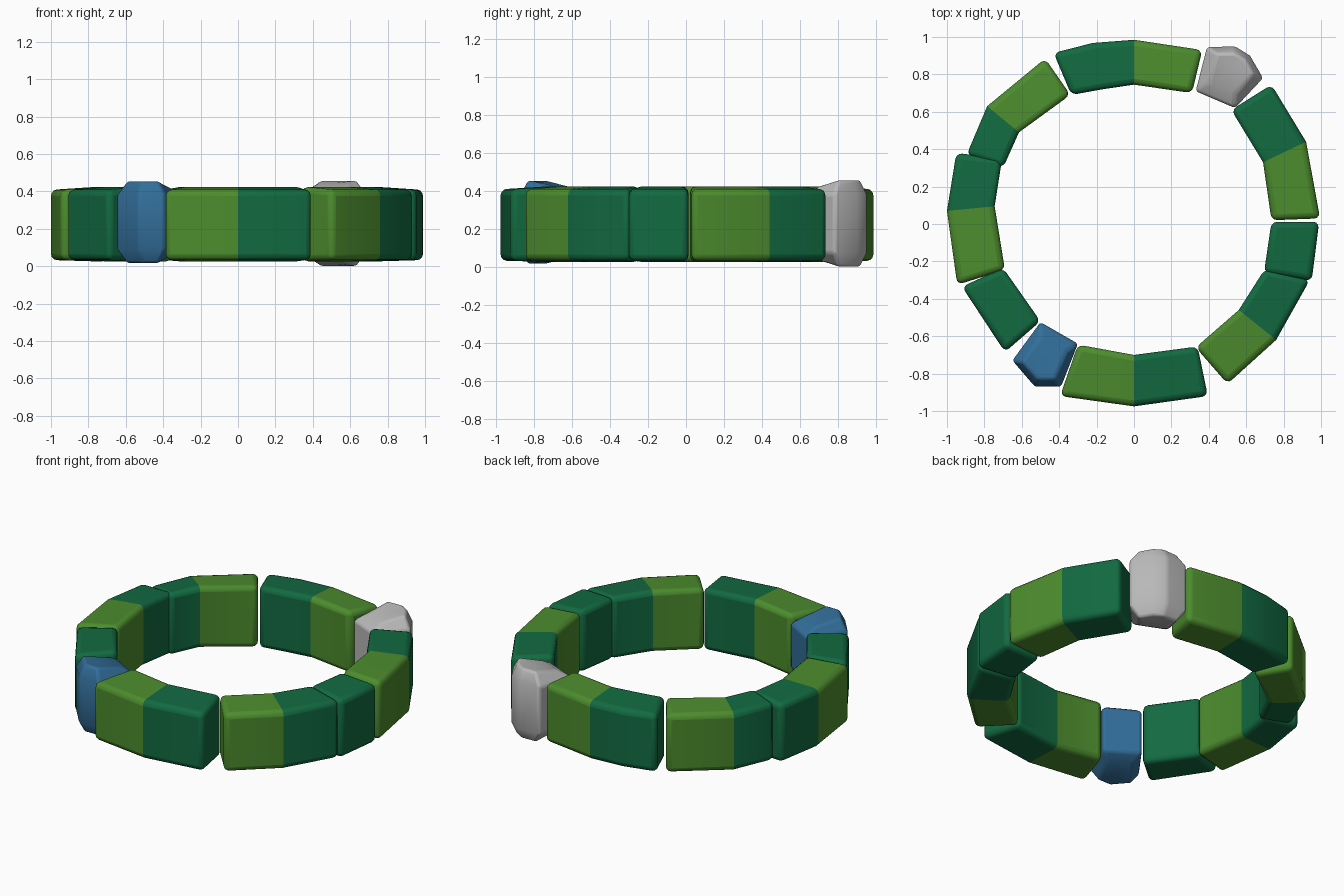
import bpy, bmesh
from mathutils import Vector

if "Cube" in bpy.data.objects:
    bpy.data.objects.remove(bpy.data.objects["Cube"])


def material(name, rgb):
    m = bpy.data.materials.new(name)
    m.diffuse_color = (*rgb, 1)
    m.use_nodes = True
    m.node_tree.nodes["Principled BSDF"].inputs["Base Color"].default_value = m.diffuse_color
    return m


DARK = material("dark green", (0.006, 0.145, 0.053))
LIGHT = material("light green", (0.073, 0.265, 0.027))
BLUE = material("blue", (0.032, 0.155, 0.32))
GREY = material("grey", (0.48, 0.48, 0.48))


def finish(name, bm, mats, width, angle):
    """Turn the bmesh into an object with softly rounded edges."""
    bmesh.ops.recalc_face_normals(bm, faces=bm.faces[:])
    me = bpy.data.meshes.new(name)
    bm.to_mesh(me)
    bm.free()
    for m in mats:
        me.materials.append(m)
    ob = bpy.data.objects.new(name, me)
    bpy.context.collection.objects.link(ob)
    bev = ob.modifiers.new("rounding", 'BEVEL')
    bev.width, bev.segments = width, 3
    bev.limit_method, bev.angle_limit = 'ANGLE', angle
    bpy.ops.object.select_all(action='DESELECT')
    bpy.context.view_layer.objects.active = ob
    ob.select_set(True)
    bpy.ops.object.shade_smooth_by_angle(angle=0.6)
    return ob


def stone(name, sections, mats):
    """Curved block: each section is outer x, y, inner x, y; one material per span."""
    bm = bmesh.new()
    rings = []
    for ox, oy, ix, iy in sections:
        rings.append([bm.verts.new(p) for p in (
            (ox, oy, 0.033), (ox, oy, 0.408), (ix, iy, 0.425), (ix, iy, 0.025))])
    unique = list(dict.fromkeys(mats))
    for a, b, m in zip(rings, rings[1:], mats):
        for k in range(4):
            f = bm.faces.new((a[k], a[(k + 1) % 4], b[(k + 1) % 4], b[k]))
            f.material_index = unique.index(m)
    bm.faces.new(rings[0]).material_index = unique.index(mats[0])
    bm.faces.new(rings[-1]).material_index = unique.index(mats[-1])
    finish(name, bm, unique, 0.032, 0.85)


def gem(name, outline, mat, bottom, top):
    """Tall faceted stone whose caps taper and lean outward."""
    bm = bmesh.new()
    pts = [Vector(p) for p in outline]
    mid = sum(pts, Vector((0, 0))) / len(pts)
    out = mid.normalized()
    cap = mid + out * 0.03
    rings = []
    for z, scale, sign in ((bottom, 0.66, -1), (bottom + 0.075, 1, 0),
                           (top - 0.075, 1, 0), (top, 0.66, 1)):
        ring = []
        for p in pts:
            q = cap + (p - cap) * scale if sign else p
            drop = 0.035 if sign and (p - mid).dot(out) < 0 else 0
            ring.append(bm.verts.new((q.x, q.y, z - sign * drop)))
        rings.append(ring)
    n = len(pts)
    for a, b in zip(rings, rings[1:]):
        for k in range(n):
            bm.faces.new((a[k], a[(k + 1) % n], b[(k + 1) % n], b[k]))
    for ring in (rings[0], rings[-1]):
        c = sum((v.co for v in ring), Vector()) / n
        c = bm.verts.new(c)
        for k in range(n):
            bm.faces.new((ring[k], ring[(k + 1) % n], c))
    finish(name, bm, [mat], 0.015, 0.5)


# Green stones around the ring
stone("back_stone", [(-0.43, 0.915, -0.335, 0.69), (-0.22, 0.968, -0.17, 0.72),
                     (0, 0.985, 0, 0.745), (0.365, 0.93, 0.31, 0.70)],
      [DARK, DARK, LIGHT])
stone("right_back_stone", [(0.735, 0.745, 0.52, 0.61), (0.92, 0.44, 0.69, 0.33),
                           (0.995, 0.03, 0.735, 0.02)], [DARK, LIGHT])
stone("right_stone", [(0.99, 0.012, 0.735, 0.012), (0.95, -0.305, 0.695, -0.26)], [DARK])
stone("right_front_stone", [(0.94, -0.30, 0.70, -0.24), (0.76, -0.62, 0.56, -0.46),
                            (0.50, -0.855, 0.33, -0.66)], [DARK, LIGHT])
stone("front_stone", [(0.395, -0.92, 0.34, -0.655), (0, -0.975, 0, -0.70),
                      (-0.395, -0.92, -0.30, -0.645)], [DARK, LIGHT])
stone("left_front_stone", [(-0.69, -0.685, -0.50, -0.52), (-0.92, -0.335, -0.70, -0.235)],
      [DARK])
stone("left_stone", [(-0.945, -0.325, -0.69, -0.245), (-1.0, 0.07, -0.745, 0.095),
                     (-0.95, 0.38, -0.705, 0.35)], [LIGHT, DARK])
stone("left_back_stone", [(-0.895, 0.37, -0.70, 0.30), (-0.785, 0.63, -0.615, 0.49),
                          (-0.475, 0.885, -0.34, 0.69)], [DARK, LIGHT])

# Accent stones
gem("grey_stone", [(0.33, 0.71), (0.54, 0.62), (0.69, 0.78), (0.62, 0.90),
                   (0.54, 0.95), (0.39, 0.945)], GREY, 0.0, 0.457)
gem("blue_stone", [(-0.50, -0.525), (-0.30, -0.64), (-0.39, -0.87),
                   (-0.53, -0.87), (-0.65, -0.73)], BLUE, 0.015, 0.455)
